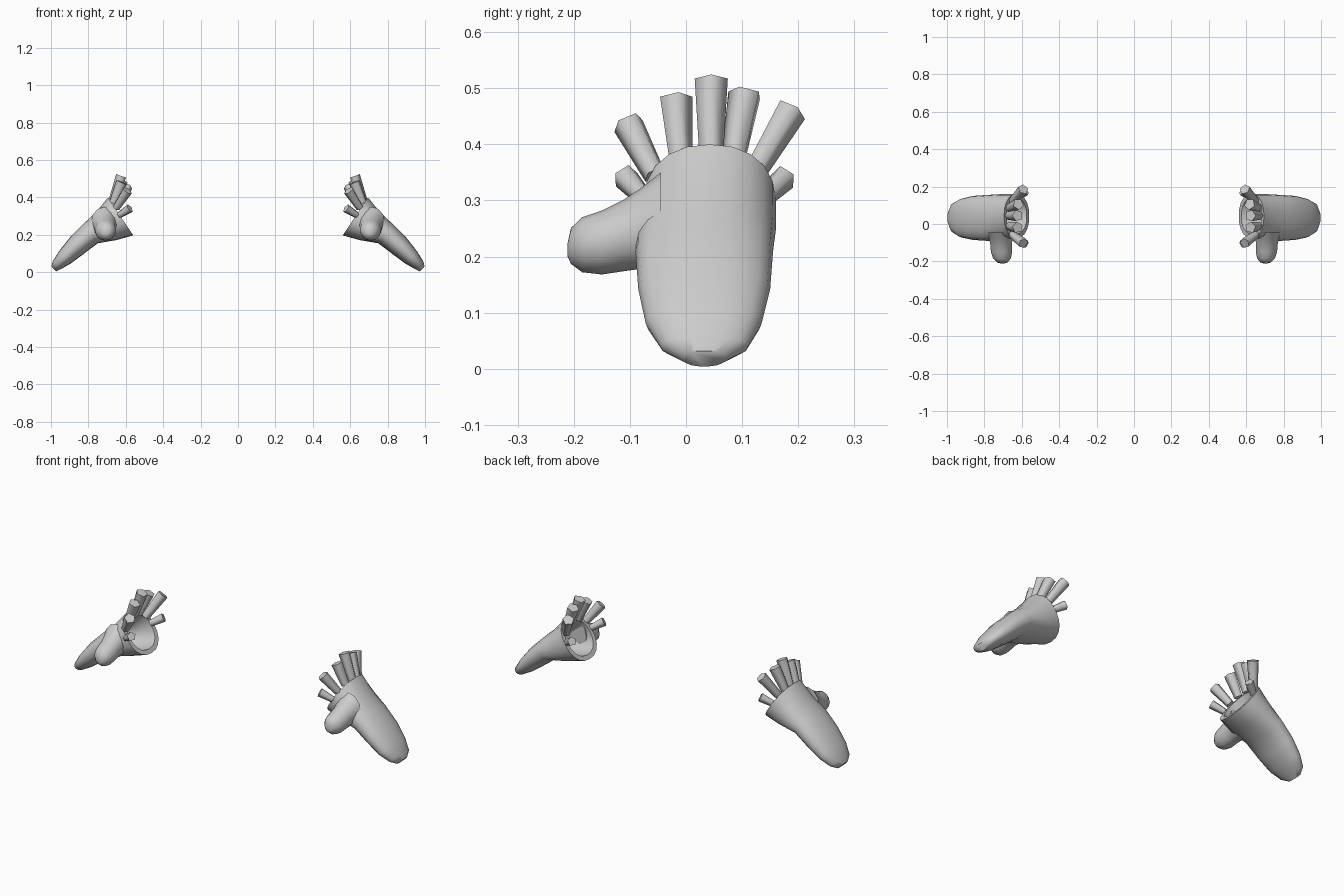
import bpy, bmesh, math
from mathutils import Vector

if "Cube" in bpy.data.objects:
    bpy.data.objects.remove(bpy.data.objects["Cube"])

grey = bpy.data.materials.new("light grey")
grey.diffuse_color = (0.6, 0.6, 0.6, 1)
grey.use_nodes = True
grey.node_tree.nodes["Principled BSDF"].inputs["Base Color"].default_value = grey.diffuse_color


def finish(name, bm, angle):
    """Turn a bmesh into a smooth object mirrored to the other hand."""
    bmesh.ops.recalc_face_normals(bm, faces=bm.faces)
    mesh = bpy.data.meshes.new(name)
    bm.to_mesh(mesh)
    bm.free()
    mesh.materials.append(grey)
    ob = bpy.data.objects.new(name, mesh)
    bpy.context.collection.objects.link(ob)
    bpy.ops.object.select_all(action='DESELECT')
    ob.select_set(True)
    bpy.context.view_layer.objects.active = ob
    bpy.ops.object.shade_smooth_by_angle(angle=math.radians(angle))
    ob.modifiers.new("other_hand", 'MIRROR').use_axis = (True, False, False)
    return ob


def loft(name, rings, angle):
    """Skin a list of closed rings and cap both ends."""
    bm = bmesh.new()
    loops = [[bm.verts.new(p) for p in ring] for ring in rings]
    n = len(loops[0])
    for a, b in zip(loops, loops[1:]):
        for i in range(n):
            j = (i + 1) % n
            bm.faces.new((a[i], a[j], b[j], b[i]))
    bm.faces.new(loops[0])
    bm.faces.new(loops[-1])
    return finish(name, bm, angle)


def section(top, bottom, y0, y1, scale=1.0, n=20):
    """Rounded cross-section between a top and a bottom (x, z) point."""
    t, b = Vector((top[0], 0, top[1])), Vector((bottom[0], 0, bottom[1]))
    mid, half = (t + b) / 2, (t - b) / 2
    yc, yr = (y0 + y1) / 2, (y1 - y0) / 2
    ring = []
    for i in range(n):
        a = 2 * math.pi * i / n
        c, s = math.cos(a), math.sin(a)
        c = math.copysign(abs(c) ** 0.9, c)
        s = math.copysign(abs(s) ** 0.9, s)
        ring.append(mid + half * s * scale + Vector((0, yc + yr * c * scale, 0)))
    return ring


# Mitten body: hollow cuff first, then the outside down to the fingertips
cuff = ((0.695, 0.40), (0.56, 0.197), -0.075, 0.16)
wrist = ((0.758, 0.322), (0.65, 0.172), -0.088, 0.16)
palm = ((0.825, 0.26), (0.75, 0.155), -0.09, 0.155)
rings = [
    section(*palm, 0.5),
    section(*wrist, 0.75),
    section(*cuff, 0.8),
    section(*cuff),
    section(*wrist),
    section(*palm),
    section((0.90, 0.185), (0.825, 0.098), -0.085, 0.15),
    section((0.955, 0.115), (0.892, 0.048), -0.072, 0.135),
    section((0.99, 0.06), (0.945, 0.018), -0.045, 0.11),
    section((0.998, 0.032), (0.972, 0.004), -0.005, 0.07),
]
loft("mitten", rings, 50)

# Thumb: (y, x, z, x radius, z radius)
thumb = [
    (-0.045, 0.715, 0.262, 0.072, 0.088),
    (-0.08, 0.712, 0.25, 0.062, 0.072),
    (-0.11, 0.71, 0.238, 0.058, 0.064),
    (-0.15, 0.708, 0.225, 0.057, 0.057),
    (-0.185, 0.706, 0.221, 0.047, 0.049),
    (-0.205, 0.704, 0.219, 0.029, 0.032),
    (-0.211, 0.704, 0.212, 0.010, 0.012),
]
loft("thumb", [[(x + rx * math.cos(a), y, z + rz * math.sin(a))
                for a in (2 * math.pi * i / 12 for i in range(12))]
               for y, x, z, rx, rz in thumb], 60)

# Trim tufts round the upper cuff: base, tip, tip radius
tufts = [
    ((0.635, -0.075, 0.305), (0.578, -0.108, 0.342), 0.024),
    ((0.652, -0.055, 0.345), (0.592, -0.103, 0.437), 0.029),
    ((0.668, -0.010, 0.370), (0.622, -0.019, 0.481), 0.031),
    ((0.672, 0.045, 0.375), (0.622, 0.045, 0.514), 0.031),
    ((0.668, 0.085, 0.370), (0.618, 0.106, 0.490), 0.031),
    ((0.652, 0.118, 0.345), (0.592, 0.186, 0.460), 0.030),
    ((0.635, 0.140, 0.305), (0.578, 0.174, 0.340), 0.024),
]
for k, (base, tip, r) in enumerate(tufts):
    b, t = Vector(base), Vector(tip)
    bm = bmesh.new()
    bmesh.ops.create_cone(bm, cap_ends=True, segments=5, radius1=r * 0.72,
                          radius2=r, depth=(t - b).length)
    rot = (t - b).to_track_quat('Z', 'Y').to_matrix()
    bmesh.ops.rotate(bm, verts=bm.verts, matrix=rot)
    bmesh.ops.translate(bm, verts=bm.verts, vec=(b + t) / 2)
    finish("cuff_tuft_%d" % (k + 1), bm, 75)
